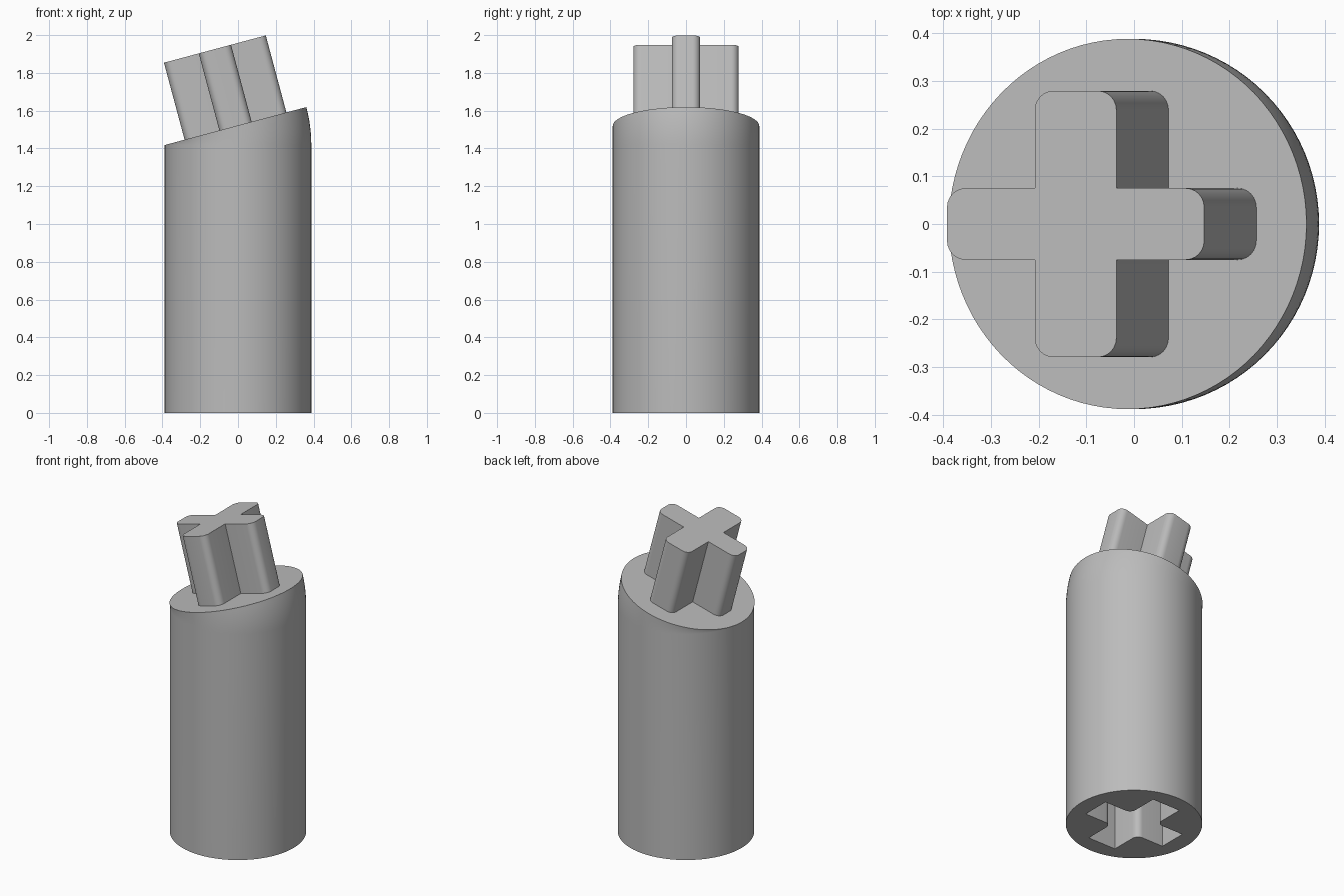
import bpy, bmesh, math
from mathutils import Matrix, Vector

if "Cube" in bpy.data.objects:
    bpy.data.objects.remove(bpy.data.objects["Cube"])

R = 0.388              # body radius
BEND_Z = 1.418         # height where the bend begins
TILT = math.radians(15)
SEGS = 96

grey = bpy.data.materials.new("grey plastic")
grey.diffuse_color = (0.5, 0.5, 0.5, 1)
grey.use_nodes = True
grey.node_tree.nodes["Principled BSDF"].inputs["Base Color"].default_value = grey.diffuse_color


def make_object(name, bm):
    bmesh.ops.recalc_face_normals(bm, faces=bm.faces)
    me = bpy.data.meshes.new(name)
    bm.to_mesh(me)
    bm.free()
    ob = bpy.data.objects.new(name, me)
    bpy.context.collection.objects.link(ob)
    me.materials.append(grey)
    return ob


def smooth(ob):
    bpy.ops.object.select_all(action='DESELECT')
    ob.select_set(True)
    bpy.context.view_layer.objects.active = ob
    bpy.ops.object.shade_smooth_by_angle(angle=math.radians(30))


def cross_profile(tip, half_x, half_y, r_tip, r_inner, steps=6):
    """Plus outline: half_x is the half width of the y arms, half_y of the x arms."""
    def arc(cx, cy, r, a0, a1):
        if r == 0:
            return [(cx, cy)]
        return [(cx + r * math.cos(math.radians(a0 + (a1 - a0) * i / steps)),
                 cy + r * math.sin(math.radians(a0 + (a1 - a0) * i / steps)))
                for i in range(steps + 1)]
    quarter = arc(tip - r_tip, half_y - r_tip, r_tip, 0, 90)
    quarter += arc(half_x + r_inner, half_y + r_inner, r_inner, 270, 180)
    quarter += arc(half_x - r_tip, tip - r_tip, r_tip, 0, 90)
    mirror_x = [(-x, y) for x, y in reversed(quarter)]
    top = quarter + mirror_x
    return top + [(-x, -y) for x, y in top]


def cross_prism(name, profile, z0, z1, matrix=Matrix()):
    bm = bmesh.new()
    low = [bm.verts.new(matrix @ Vector((x, y, z0))) for x, y in profile]
    high = [bm.verts.new(matrix @ Vector((x, y, z1))) for x, y in profile]
    n = len(profile)
    for i in range(n):
        j = (i + 1) % n
        bm.faces.new((low[i], low[j], high[j], high[i]))
    bm.faces.new(low[::-1])
    bm.faces.new(high)
    return make_object(name, bm)


# Body: straight cylinder, then a circle swung about the left rim
pivot = Vector((-R, 0, BEND_Z))


def swing(angle):
    return (Matrix.Translation(pivot) @ Matrix.Rotation(-angle, 4, 'Y')
            @ Matrix.Translation(-pivot) @ Matrix.Translation((0, 0, BEND_Z)))


BEND_STEPS = 8
levels = [Matrix()] + [swing(TILT * i / BEND_STEPS) for i in range(BEND_STEPS + 1)]
bm = bmesh.new()
rings = []
for m in levels:
    rings.append([bm.verts.new(m @ Vector((R * math.cos(2 * math.pi * k / SEGS),
                                           R * math.sin(2 * math.pi * k / SEGS), 0)))
                  for k in range(SEGS)])
for a, b in zip(rings, rings[1:]):
    for k in range(SEGS):
        j = (k + 1) % SEGS
        bm.faces.new((a[k], a[j], b[j], b[k]))
bm.faces.new(rings[0][::-1])
bm.faces.new(rings[-1])
bmesh.ops.remove_doubles(bm, verts=bm.verts, dist=1e-5)
body = make_object("body", bm)

# Cross socket in the underside
cutter = cross_prism("socket_cutter", cross_profile(0.285, 0.097, 0.088, 0, 0.04), -0.1, 0.45)
cutter.hide_render = True
cut = body.modifiers.new("socket", 'BOOLEAN')
cut.operation = 'DIFFERENCE'
cut.solver = 'EXACT'
cut.object = cutter
bpy.context.view_layer.objects.active = body
bpy.ops.object.modifier_apply(modifier=cut.name)
bpy.data.objects.remove(cutter)
smooth(body)

# Cross pin standing square on the tilted top
pin = cross_prism("cross_pin", cross_profile(0.279, 0.0885, 0.075, 0.04, 0),
                  -0.01, 0.422, swing(TILT))
smooth(pin)
